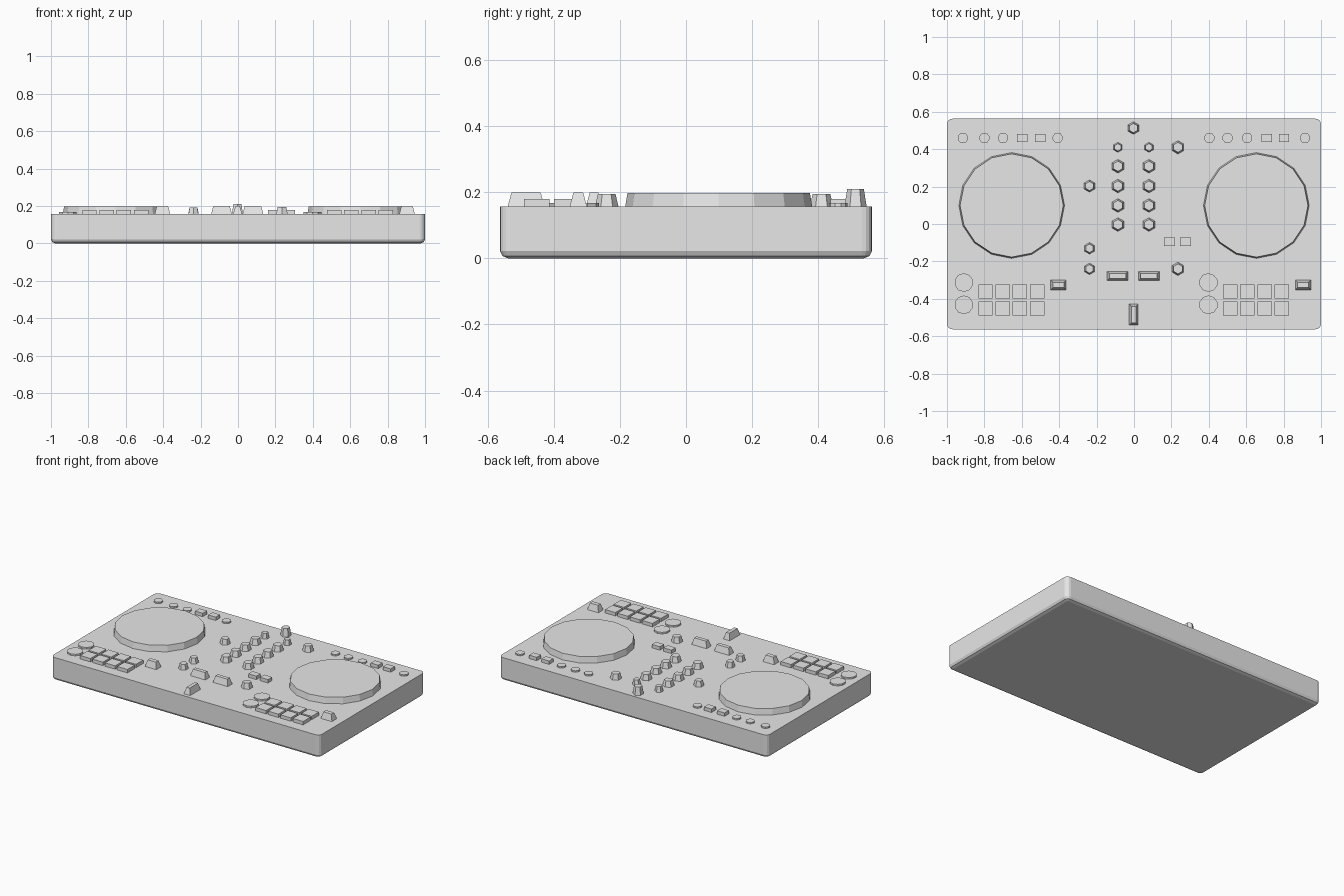
import bpy, bmesh, math

if "Cube" in bpy.data.objects:
    bpy.data.objects.remove(bpy.data.objects["Cube"])

DECK = 0.157  # height of the top panel

grey = bpy.data.materials.new("plain_grey")
grey.diffuse_color = (0.8, 0.8, 0.8, 1)
grey.use_nodes = True
grey.node_tree.nodes["Principled BSDF"].inputs["Base Color"].default_value = grey.diffuse_color


def loft(name, rings):
    """Closed solid through a stack of rings with equal point counts."""
    bm = bmesh.new()
    loops = [[bm.verts.new(p) for p in ring] for ring in rings]
    n = len(loops[0])
    for a, b in zip(loops, loops[1:]):
        for i in range(n):
            j = (i + 1) % n
            bm.faces.new((a[i], a[j], b[j], b[i]))
    bm.faces.new(loops[0][::-1])
    bm.faces.new(loops[-1])
    mesh = bpy.data.meshes.new(name)
    bm.to_mesh(mesh)
    bm.free()
    mesh.materials.append(grey)
    obj = bpy.data.objects.new(name, mesh)
    bpy.context.collection.objects.link(obj)
    return obj


def ngon(x, y, r, z, sides):
    return [(x + r * math.sin(-2 * math.pi * i / sides),
             y + r * math.cos(2 * math.pi * i / sides), z) for i in range(sides)]


def rect(x, y, w, d, z):
    return [(x + sx * w / 2, y + sy * d / 2, z)
            for sx, sy in ((-1, -1), (1, -1), (1, 1), (-1, 1))]


def disc(name, x, y, r0, r1, top, sides):
    return loft(name, [ngon(x, y, r0, DECK - 0.002, sides), ngon(x, y, r1, top, sides)])


def block(name, x, y, w, d, top, inset=0.0):
    return loft(name, [rect(x, y, w, d, DECK - 0.002),
                       rect(x, y, w - 2 * inset, d - 2 * inset, top)])


def rounded(hx, hy, r, z, steps=4):
    pts = []
    for k, (sx, sy) in enumerate(((1, 1), (-1, 1), (-1, -1), (1, -1))):
        for i in range(steps + 1):
            a = math.pi / 2 * (k + i / steps)
            pts.append((sx * (hx - r) + r * math.cos(a), sy * (hy - r) + r * math.sin(a), z))
    return pts


# Case with rounded corners and a softened bottom edge
loft("case", [rounded(1 - i, 0.563 - i, 0.03 - i, z)
              for i, z in ((0.025, 0), (0.008, 0.007), (0, 0.022), (0, DECK))])

# Two decks, each with wheel, pads, transport buttons and tempo slider
for side, cx in (("left", -0.654), ("right", 0.654)):
    disc(side + "_jog_wheel", cx, 0.099, 0.283, 0.276, 0.198, 16)
    for row, y in enumerate((-0.361, -0.452)):
        for col in range(4):
            block(f"{side}_pad_{row}_{col}", cx - 0.14 + col * 0.092, y, 0.077, 0.077, 0.18)
    for i, y in enumerate((-0.313, -0.432)):
        disc(f"{side}_transport_button_{i}", cx - 0.256, y, 0.05, 0.05, 0.168, 10)
    block(side + "_tempo_slider", cx + 0.25, -0.326, 0.084, 0.053, 0.2, 0.012)

# Row of small buttons along the back edge
for i, x in enumerate((-0.915, -0.8, -0.7, -0.408, 0.403, 0.5, 0.605, 0.914)):
    disc(f"back_round_button_{i}", x, 0.46, 0.028, 0.028, 0.167, 10)
for i, x in enumerate((-0.597, -0.5, 0.71, 0.802)):
    block(f"back_square_button_{i}", x, 0.46, 0.056, 0.045, 0.18)

# Small square buttons in the centre
for i, x in enumerate((0.19, 0.276)):
    block(f"centre_square_button_{i}", x, -0.096, 0.06, 0.045, 0.18)

# Mixer knobs: x, y, base radius, top height
knobs = [(x, y, 0.037, 0.195) for x in (-0.086, 0.08) for y in (0.309, 0.203, 0.099, -0.003)]
knobs += [(x, 0.41, 0.027, 0.193) for x in (-0.086, 0.08)]
knobs += [(-0.003, 0.513, 0.034, 0.21), (0.235, 0.41, 0.036, 0.195),
          (-0.238, 0.203, 0.033, 0.193), (-0.238, -0.13, 0.031, 0.193),
          (-0.238, -0.24, 0.031, 0.193), (0.235, -0.24, 0.036, 0.195)]
for i, (x, y, r, top) in enumerate(knobs):
    disc(f"mixer_knob_{i}", x, y, r, r * 0.74, top, 6)

# Channel sliders and the front slider
for i, x in enumerate((-0.088, 0.08)):
    block(f"channel_slider_{i}", x, -0.278, 0.112, 0.05, 0.2, 0.012)
block("front_slider", -0.002, -0.484, 0.048, 0.112, 0.2, 0.012)
